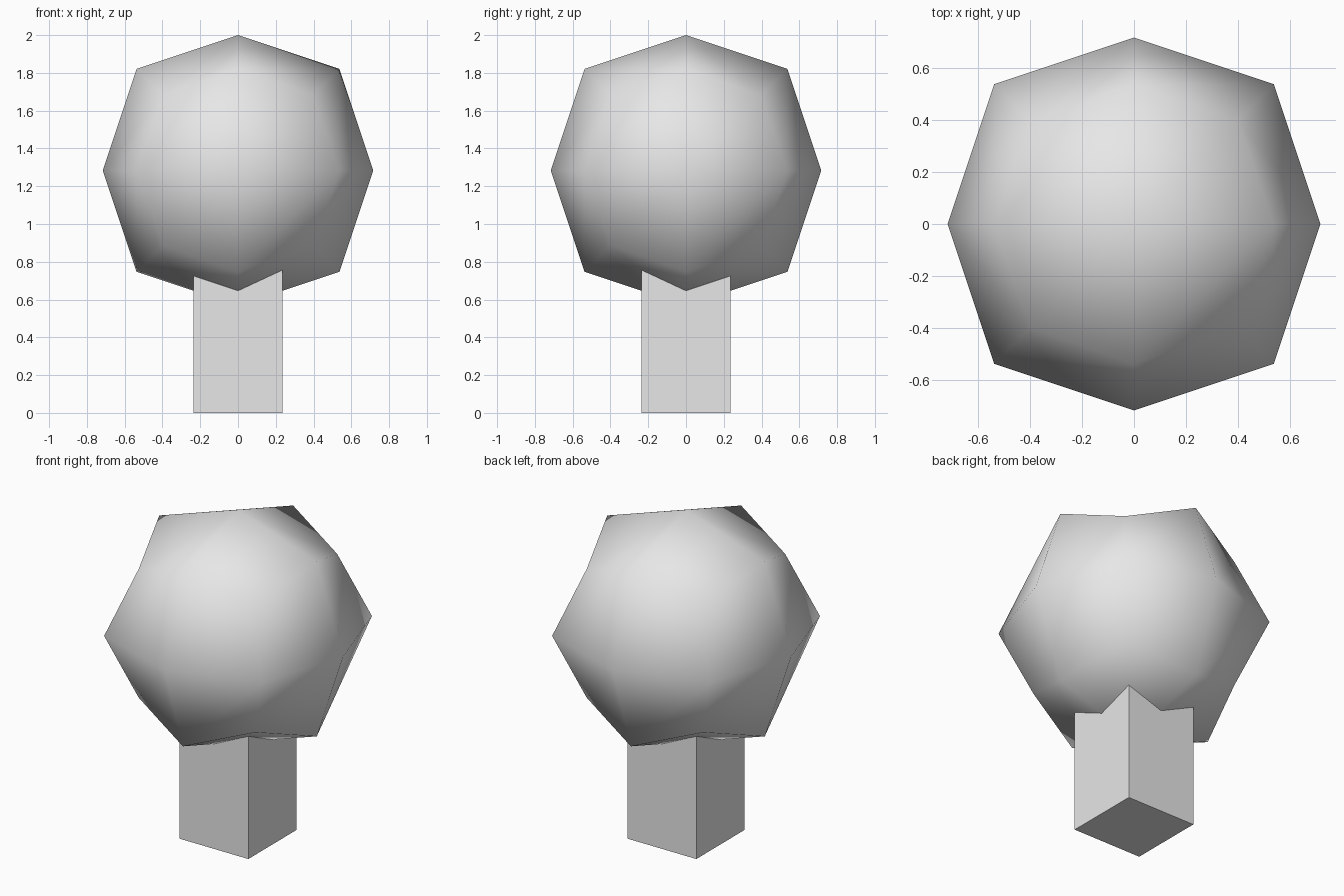
import bpy
import bmesh
from itertools import product
from mathutils import Vector

if "Cube" in bpy.data.objects:
    bpy.data.objects.remove(bpy.data.objects["Cube"], do_unlink=True)

R = 0.716                     # crown radius along the axes
CENTRE = Vector((0, 0, 2 - R))
TRUNK_HALF, TRUNK_TOP = 0.235, 0.95

grey = bpy.data.materials.new("plain_grey")
grey.use_nodes = True
grey.diffuse_color = (0.8, 0.8, 0.8, 1)
grey.node_tree.nodes["Principled BSDF"].inputs["Base Color"].default_value = (0.8, 0.8, 0.8, 1)


def add_object(name, bm, smooth):
    bmesh.ops.recalc_face_normals(bm, faces=bm.faces)
    for face in bm.faces:
        face.smooth = smooth
    mesh = bpy.data.meshes.new(name)
    bm.to_mesh(mesh)
    bm.free()
    mesh.materials.append(grey)
    obj = bpy.data.objects.new(name, mesh)
    bpy.context.scene.collection.objects.link(obj)
    return obj


# Crown: a once-subdivided rounded cube (face, edge and corner points)
bm = bmesh.new()
reach = {1: R, 2: R * 3 / 4, 3: R * 5 / 9}
points = {}
for key in product((-1, 0, 1), repeat=3):
    count = sum(map(abs, key))
    if count:
        points[key] = bm.verts.new(CENTRE + Vector(key) * reach[count])

# Each cube side has four patches; the fold of each follows its octant
for corner in product((-1, 1), repeat=3):
    octant = corner[0] * corner[1] * corner[2]
    for axis in range(3):
        a, b = (axis + 1) % 3, (axis + 2) % 3

        def point(*kept):
            return points[tuple(corner[i] if i in kept else 0 for i in range(3))]

        middle, tip = point(axis), points[corner]
        edge_a, edge_b = point(axis, a), point(axis, b)
        fold_to_tip = (octant < 0) if axis == 1 else (octant > 0)
        if fold_to_tip:
            tris = (middle, edge_a, tip), (middle, tip, edge_b)
        else:
            tris = (middle, edge_a, edge_b), (edge_a, tip, edge_b)
        for tri in tris:
            bm.faces.new(tri)
add_object("crown", bm, True)

# Trunk: a square post reaching up into the crown
bm = bmesh.new()
bmesh.ops.create_cube(bm, size=1)
for v in bm.verts:
    v.co = (v.co.x * 2 * TRUNK_HALF, v.co.y * 2 * TRUNK_HALF, (v.co.z + 0.5) * TRUNK_TOP)
add_object("trunk", bm, False)
